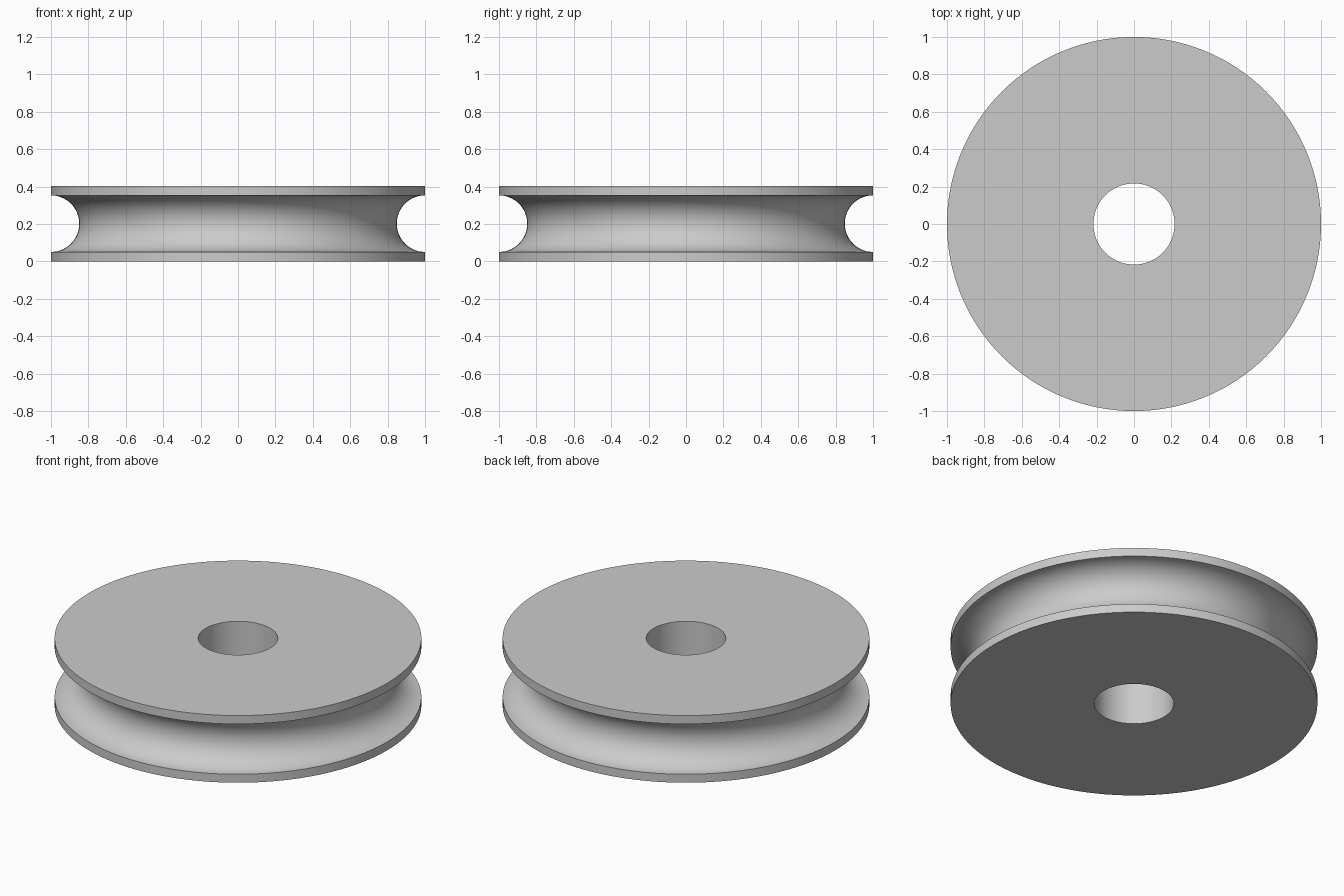
import bpy
import bmesh
from math import cos, sin, pi, radians
from mathutils import Vector

RADIUS, HEIGHT = 1.0, 0.404
BORE, GROOVE = 0.217, 0.151
SEGMENTS, ARC_STEPS = 128, 32

cube = bpy.data.objects.get("Cube")
if cube:
    bpy.data.objects.remove(cube, do_unlink=True)


def make_material(name, color):
    mat = bpy.data.materials.new(name)
    mat.use_nodes = True
    mat.diffuse_color = color
    mat.node_tree.nodes["Principled BSDF"].inputs["Base Color"].default_value = color
    return mat


# Cross-section: bore, flat faces, thin rims and a half-round rope groove
profile = [(BORE, 0), (RADIUS, 0)]
for i in range(ARC_STEPS + 1):
    a = pi * i / ARC_STEPS
    profile.append((RADIUS - GROOVE * sin(a), HEIGHT / 2 - GROOVE * cos(a)))
profile += [(RADIUS, HEIGHT), (BORE, HEIGHT)]

# Revolve the closed section around the axle
bm = bmesh.new()
verts = [bm.verts.new((r, 0, z)) for r, z in profile]
edges = [bm.edges.new((v, verts[(i + 1) % len(verts)])) for i, v in enumerate(verts)]
bmesh.ops.spin(bm, geom=verts + edges, cent=Vector(), axis=Vector((0, 0, 1)),
               angle=2 * pi, steps=SEGMENTS, use_merge=True)
bmesh.ops.remove_doubles(bm, verts=bm.verts, dist=1e-5)
bmesh.ops.recalc_face_normals(bm, faces=bm.faces)
mesh = bpy.data.meshes.new("pulley_wheel")
bm.to_mesh(mesh)
bm.free()

wheel = bpy.data.objects.new("pulley_wheel", mesh)
bpy.context.collection.objects.link(wheel)
mesh.materials.append(make_material("light grey", (0.6, 0.6, 0.6, 1)))

# Smooth round surfaces, crisp rims
bpy.ops.object.select_all(action="DESELECT")
wheel.select_set(True)
bpy.context.view_layer.objects.active = wheel
bpy.ops.object.shade_smooth_by_angle(angle=radians(30))
